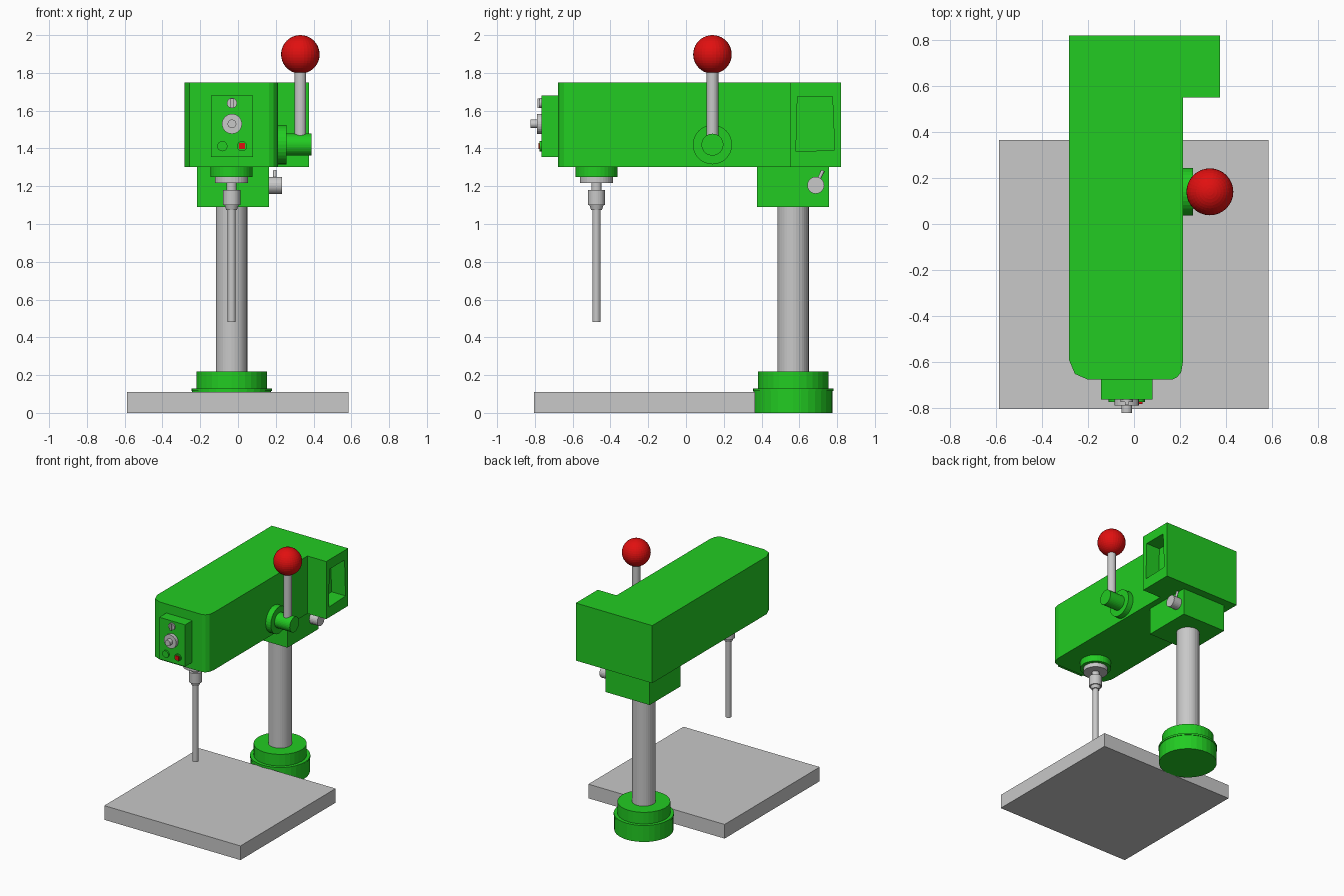
import bpy, bmesh, math
from mathutils import Vector, Matrix

if "Cube" in bpy.data.objects:
    bpy.data.objects.remove(bpy.data.objects["Cube"])


def material(name, rgb):
    m = bpy.data.materials.new(name)
    m.diffuse_color = (*rgb, 1)
    m.use_nodes = True
    m.node_tree.nodes["Principled BSDF"].inputs["Base Color"].default_value = m.diffuse_color
    return m


GREEN = material("machine green", (0.016, 0.6, 0.016))
GREY = material("steel grey", (0.58, 0.58, 0.58))
RED = material("signal red", (0.75, 0.005, 0.005))


def finish(name, bm, mat):
    bmesh.ops.recalc_face_normals(bm, faces=bm.faces)
    me = bpy.data.meshes.new(name)
    bm.to_mesh(me)
    bm.free()
    me.materials.append(mat)
    ob = bpy.data.objects.new(name, me)
    bpy.context.collection.objects.link(ob)
    return ob


def box(name, lo, hi, mat):
    lo, hi = Vector(lo), Vector(hi)
    bm = bmesh.new()
    bmesh.ops.create_cube(bm, size=1)
    for v in bm.verts:
        v.co = (lo + hi) / 2 + v.co * (hi - lo)
    return finish(name, bm, mat)


def rod(name, start, end, r, mat, sides=32, r2=None):
    a, b = Vector(start), Vector(end)
    bm = bmesh.new()
    rot = Vector((0, 0, 1)).rotation_difference(b - a).to_matrix().to_4x4()
    bmesh.ops.create_cone(bm, cap_ends=True, segments=sides, radius1=r,
                          radius2=r if r2 is None else r2, depth=(b - a).length,
                          matrix=Matrix.Translation((a + b) / 2) @ rot)
    return finish(name, bm, mat)


def stack(x, y, parts):
    # vertical coaxial cylinders: name, z0, z1, radius, material
    for name, z0, z1, r, mat in parts:
        rod(name, (x, y, z0), (x, y, z1), r, mat)


CX = -0.034

# Base plate, foot and column
box("base_plate", (-0.588, -0.805, 0), (0.585, 0.365, 0.11), GREY)
stack(CX, 0.567, [
    ("foot_lower", 0, 0.12, 0.209, GREEN),
    ("foot_rim", 0.115, 0.13, 0.213, GREEN),
    ("foot_upper", 0.13, 0.22, 0.187, GREEN),
    ("column", 0.2, 1.12, 0.083, GREY),
])
box("column_bracket", (-0.217, 0.375, 1.09), (0.164, 0.757, 1.302), GREEN)

# Head housing: plan outline extruded upward, with a motor box at the back
outline = [(-0.283, 0.82), (-0.283, -0.59), (-0.257, -0.652), (-0.2, -0.677),
           (0.165, -0.677), (0.187, -0.667), (0.205, -0.645), (0.213, -0.6),
           (0.213, 0.55), (0.375, 0.55), (0.375, 0.82)]
bm = bmesh.new()
bottom = bm.faces.new([bm.verts.new((x, y, 1.302)) for x, y in outline])
top = bmesh.ops.extrude_face_region(bm, geom=[bottom], use_keep_orig=True)
for g in top["geom"]:
    if isinstance(g, bmesh.types.BMVert):
        g.co.z = 1.75
bmesh.ops.recalc_face_normals(bm, faces=bm.faces)

# Recessed opening in the side of the motor box
side = next(f for f in bm.faces if f.normal.x > 0.9 and f.calc_center_median().x > 0.37)
bmesh.ops.inset_individual(bm, faces=[side], thickness=0.04)
for v in side.verts:
    low, near = v.co.z < 1.5, v.co.y < 0.685
    v.co.z = (1.383 if near else 1.392) if low else 1.675
    v.co.y = (0.582 if low else 0.59) if near else (0.787 if low else 0.775)
bmesh.ops.inset_individual(bm, faces=[side], thickness=0.0, depth=0.0)
for v in side.verts:
    v.co.x -= 0.12
finish("head_housing", bm, GREEN)

# Control panel with knob, split switch and two buttons
box("control_panel", (-0.143, -0.764, 1.355), (0.08, -0.67, 1.68), GREEN)


def on_panel(name, x, z, y0, y1, r, mat):
    rod(name, (x, y0, z), (x, y1, z), r, mat, 24)


on_panel("speed_knob", -0.032, 1.53, -0.76, -0.79, 0.053, GREY)
on_panel("speed_knob_tip", -0.032, 1.53, -0.78, -0.822, 0.023, GREY)
on_panel("switch_disc", -0.032, 1.64, -0.76, -0.775, 0.027, GREY)
box("switch_bar", (-0.039, -0.787, 1.615), (-0.025, -0.77, 1.665), GREY)
on_panel("start_button", -0.083, 1.412, -0.76, -0.775, 0.027, GREEN)
on_panel("stop_button_ring", 0.021, 1.412, -0.76, -0.775, 0.027, GREEN)
box("stop_button", (0.005, -0.782, 1.396), (0.037, -0.77, 1.428), RED)

# Feed lever
LY, LZ, LX = 0.14, 1.42, 0.33
rod("lever_flange", (0.2, LY, LZ), (0.257, LY, LZ), 0.104, GREEN)
rod("lever_hub", (0.25, LY, LZ), (0.388, LY, LZ), 0.058, GREEN)
rod("lever_arm", (LX, LY, LZ + 0.03), (LX, LY, 1.85), 0.031, GREY, 24)
bm = bmesh.new()
bmesh.ops.create_uvsphere(bm, u_segments=32, v_segments=20, radius=0.102,
                          matrix=Matrix.Translation((LX, LY, 1.898)))
finish("lever_ball", bm, RED)

# Clamp knob on the bracket
rod("clamp_knob", (0.16, 0.687, 1.205), (0.233, 0.687, 1.205), 0.045, GREY, 24)
rod("clamp_handle", (0.195, 0.695, 1.22), (0.195, 0.725, 1.283), 0.009, GREY, 12)

# Spindle, chuck and bit
stack(CX, -0.474, [
    ("spindle_collar", 1.25, 1.31, 0.112, GREEN),
    ("spindle_ring", 1.217, 1.25, 0.088, GREY),
    ("chuck_neck", 1.17, 1.22, 0.027, GREY),
    ("chuck_body", 1.10, 1.18, 0.046, GREY),
    ("drill_bit", 0.48, 1.09, 0.021, GREY),
])
rod("chuck_nose", (CX, -0.474, 1.075), (CX, -0.474, 1.10), 0.029, GREY, 32, 0.037)
